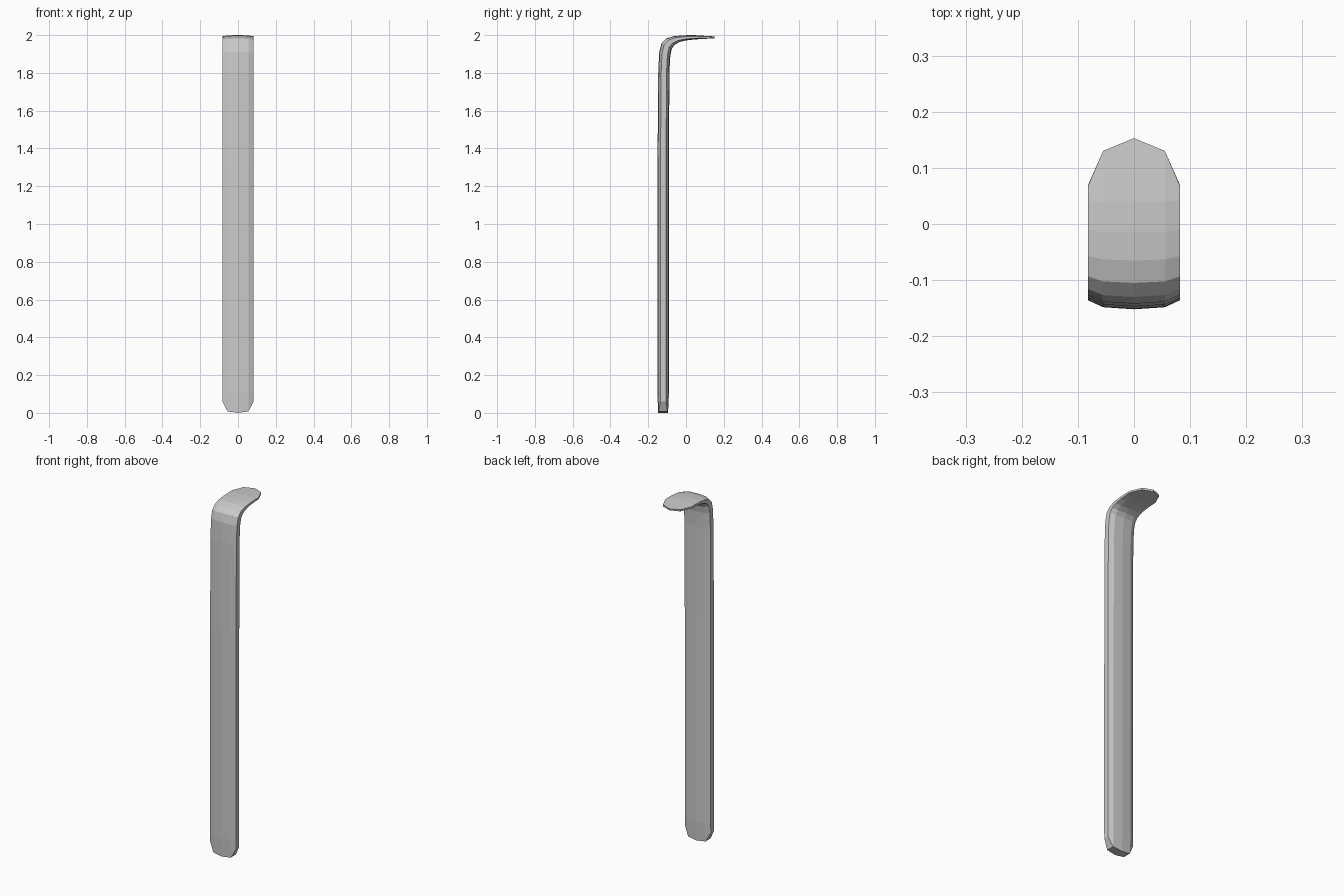
import bpy, bmesh
from mathutils import Vector

if "Cube" in bpy.data.objects:
    bpy.data.objects.remove(bpy.data.objects["Cube"])

# Side profile (y, z): matching front/outer and back/inner points along the strip
outer = [(-.147, 0), (-.152, .11), (-.152, .70), (-.151, 1.30), (-.147, 1.80), (-.142, 1.91),
         (-.130, 1.957), (-.105, 1.982), (-.065, 1.994), (-.015, 1.999), (.04, 2.0), (.153, 1.993)]
inner = [(-.095, 0), (-.090, .11), (-.090, .70), (-.090, 1.30), (-.088, 1.80), (-.083, 1.89),
         (-.075, 1.928), (-.060, 1.949), (-.035, 1.963), (0.0, 1.972), (.045, 1.977), (.150, 1.983)]

# Lens-like ten-sided section: x, blend from outer to inner surface, column number
section = [(0, 0, 0), (.055, .06, 1), (.082, .26, 2), (.082, .74, 2), (.055, .94, 1),
           (0, 1, 0), (-.055, .94, 1), (-.082, .74, 2), (-.082, .26, 2), (-.055, .06, 1)]

# How far each column reaches into the last span, giving rounded ends
foot_reach = (1, .93, .45)
tip_reach = (1, .80, .24)


def lerp2(a, b, t):
    return Vector(a).lerp(Vector(b), t)


bm = bmesh.new()
rings = []
last = len(outer) - 1
for i in range(len(outer)):
    ring = []
    for x, f, col in section:
        o, n = Vector(outer[i]), Vector(inner[i])
        if i == 0:
            o, n = (lerp2(p[1], p[0], foot_reach[col]) for p in (outer, inner))
        elif i == last:
            o, n = (lerp2(p[-2], p[-1], tip_reach[col]) for p in (outer, inner))
        y, z = o.lerp(n, f)
        ring.append(bm.verts.new((x, y, z)))
    rings.append(ring)

# Strip walls
for a, b in zip(rings, rings[1:]):
    for k in range(10):
        j = (k + 1) % 10
        bm.faces.new((a[k], a[j], b[j], b[k]))

# Faceted end faces
for ring in (rings[0], rings[-1]):
    for q in ((0, 1, 4, 5), (1, 2, 3, 4), (0, 5, 6, 9), (9, 6, 7, 8)):
        bm.faces.new([ring[k] for k in q])

bmesh.ops.recalc_face_normals(bm, faces=bm.faces)
mesh = bpy.data.meshes.new("bent_strip")
bm.to_mesh(mesh)
bm.free()
bpy.context.collection.objects.link(bpy.data.objects.new("bent_strip", mesh))
